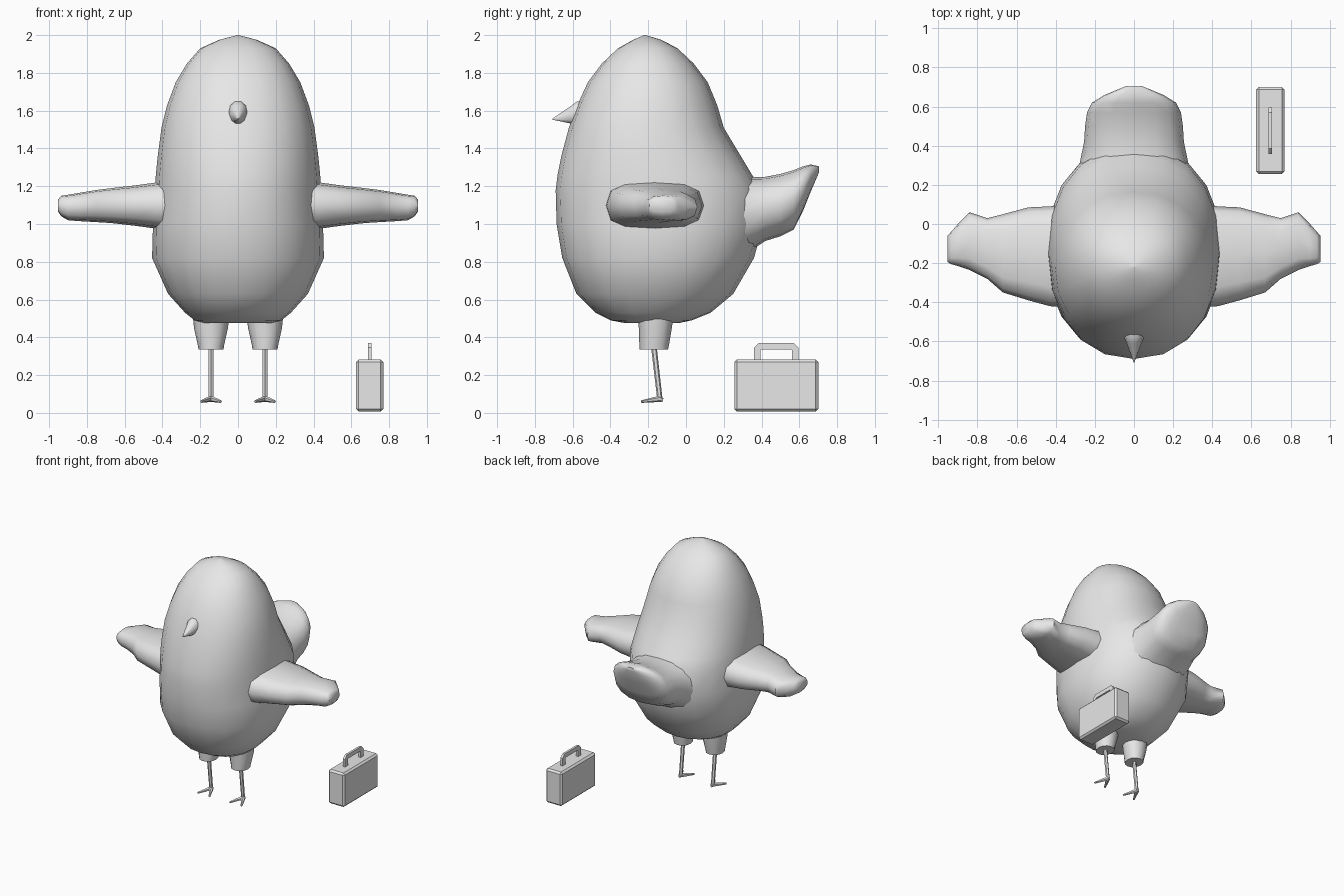
import bpy, bmesh, math
from mathutils import Vector

cube = bpy.data.objects.get("Cube")
if cube:
    bpy.data.objects.remove(cube, do_unlink=True)

grey = bpy.data.materials.new("plain_grey")
grey.use_nodes = True
grey.diffuse_color = (0.8, 0.8, 0.8, 1)
grey.node_tree.nodes["Principled BSDF"].inputs["Base Color"].default_value = (0.8, 0.8, 0.8, 1)


def finish(name, bm, smooth=None):
    bmesh.ops.remove_doubles(bm, verts=bm.verts, dist=0.0005)
    bmesh.ops.recalc_face_normals(bm, faces=bm.faces)
    mesh = bpy.data.meshes.new(name)
    bm.to_mesh(mesh)
    bm.free()
    mesh.materials.append(grey)
    ob = bpy.data.objects.new(name, mesh)
    bpy.context.collection.objects.link(ob)
    if smooth:
        bpy.ops.object.select_all(action='DESELECT')
        bpy.context.view_layer.objects.active = ob
        ob.select_set(True)
        bpy.ops.object.shade_smooth_by_angle(angle=math.radians(smooth))
    return ob


def loft(name, sections, place, sides=16, power=0.92, smooth=50):
    """Skin rounded sections (position, u_min, u_max, v_min, v_max)."""
    bm = bmesh.new()
    rings = []
    for pos, u0, u1, v0, v1 in sections:
        ring = []
        for i in range(sides):
            a = math.tau * i / sides
            c, s = math.cos(a), math.sin(a)
            u = (u0 + u1) / 2 + (u1 - u0) / 2 * math.copysign(abs(c) ** power, c)
            v = (v0 + v1) / 2 + (v1 - v0) / 2 * math.copysign(abs(s) ** power, s)
            ring.append(bm.verts.new(place(pos, u, v)))
        rings.append(ring)
    for a, b in zip(rings, rings[1:]):
        for i in range(sides):
            j = (i + 1) % sides
            bm.faces.new((a[i], a[j], b[j], b[i]))
    bm.faces.new(rings[0])
    bm.faces.new(rings[-1])
    return finish(name, bm, smooth)


def rod(name, start, end, r0, r1, sides=6):
    """Tapered round bar between two points."""
    start, end = Vector(start), Vector(end)
    bm = bmesh.new()
    bmesh.ops.create_cone(bm, cap_ends=True, segments=sides, radius1=r0, radius2=r1,
                          depth=(end - start).length)
    bm.transform(Vector(end - start).to_track_quat('Z', 'Y').to_matrix().to_4x4())
    bmesh.ops.translate(bm, verts=bm.verts, vec=(start + end) / 2)
    return finish(name, bm, 40)


def box(name, centre, size, bevel):
    bm = bmesh.new()
    bmesh.ops.create_cube(bm, size=1)
    bmesh.ops.scale(bm, verts=bm.verts, vec=size)
    bmesh.ops.translate(bm, verts=bm.verts, vec=centre)
    bmesh.ops.bevel(bm, geom=bm.edges[:], offset=bevel, segments=1, affect='EDGES')
    return finish(name, bm)


# Egg-shaped body: height, half width, front y, back y
body = [(0.475, 0.19, -0.32, -0.04), (0.49, 0.23, -0.4, 0.03), (0.53, 0.28, -0.48, 0.13),
        (0.63, 0.37, -0.58, 0.25), (0.82, 0.455, -0.655, 0.36), (1.0, 0.45, -0.685, 0.41),
        (1.18, 0.44, -0.69, 0.4), (1.26, 0.435, -0.68, 0.35), (1.36, 0.425, -0.66, 0.29),
        (1.51, 0.405, -0.62, 0.2), (1.63, 0.375, -0.575, 0.165), (1.75, 0.33, -0.52, 0.115),
        (1.85, 0.27, -0.445, 0.04), (1.93, 0.2, -0.36, -0.045), (1.975, 0.1, -0.28, -0.13),
        (2.0, 0.004, -0.222, -0.214)]
loft("body", [(z, -w, w, f, b) for z, w, f, b in body],
     lambda p, u, v: (u, v, p), sides=20, smooth=60)

# Upturned tail fan: y, half width, bottom, top
tail = [(0.1, 0.36, 0.72, 1.28), (0.3, 0.28, 0.83, 1.25), (0.42, 0.255, 0.91, 1.25),
        (0.5, 0.25, 0.935, 1.265), (0.57, 0.24, 0.97, 1.285), (0.62, 0.215, 1.07, 1.305),
        (0.66, 0.15, 1.17, 1.315), (0.705, 0.04, 1.275, 1.305)]
loft("tail", [(y, -w, w, lo, hi) for y, w, lo, hi in tail],
     lambda p, u, v: (u, p, v), power=0.85)

# Beak
loft("beak", [(-0.53, -0.05, 0.05, 1.525, 1.655), (-0.58, -0.05, 0.05, 1.525, 1.65),
              (-0.61, -0.038, 0.038, 1.53, 1.626), (-0.708, -0.002, 0.002, 1.552, 1.558)],
     lambda p, u, v: (u, p, v), sides=10)

# Wing: distance out, front y, back y, bottom, top
wing = [(0.3, -0.43, 0.11, 0.96, 1.235), (0.43, -0.42, 0.09, 0.975, 1.22),
        (0.54, -0.39, 0.085, 0.99, 1.205), (0.67, -0.35, 0.05, 1.005, 1.19),
        (0.75, -0.28, 0.03, 1.01, 1.18), (0.84, -0.235, 0.06, 1.015, 1.165),
        (0.9, -0.215, 0.0, 1.02, 1.155), (0.935, -0.205, -0.04, 1.04, 1.15),
        (0.952, -0.195, -0.06, 1.065, 1.13)]

for side, label in ((1, "left"), (-1, "right")):
    loft(label + "_wing", wing, lambda p, u, v: (side * p, u, v), sides=12, power=0.7)

    # Thigh, thin shin and splayed toes
    x = side * 0.143
    loft(label + "_thigh", [(0.335, x - 0.066, x + 0.066, -0.245, -0.095),
                            (0.36, x - 0.07, x + 0.07, -0.247, -0.09),
                            (0.45, x - 0.09, x + 0.09, -0.25, -0.075),
                            (0.55, x - 0.1, x + 0.1, -0.26, -0.06)],
         lambda p, u, v: (u, v, p), sides=12)
    rod(label + "_shin", (x, -0.17, 0.35), (x, -0.138, 0.07), 0.015, 0.014)
    for out in (-1, 1):
        rod(label + "_toe", (x, -0.135, 0.075), (x + out * 0.052, -0.235, 0.06), 0.017, 0.007)
    rod(label + "_heel", (x, -0.15, 0.075), (x, -0.122, 0.068), 0.014, 0.01)

# Suitcase with an arched handle
box("suitcase", (0.697, 0.478, 0.145), (0.145, 0.445, 0.275), 0.014)
path = [(0.371, 0.27), (0.371, 0.345), (0.385, 0.358), (0.57, 0.358), (0.584, 0.345), (0.584, 0.27)]
bm = bmesh.new()
rings = []
for y, z in path:
    # Inner edge is pulled towards the handle centre
    iy = y + math.copysign(0.024, 0.478 - y) if z < 0.35 else y + math.copysign(0.014, 0.478 - y)
    iz = z - 0.022 if z > 0.35 else z - (0.012 if z > 0.3 else 0)
    oy = y - math.copysign(0.012, 0.478 - y) if z < 0.35 else y
    oz = z + 0.012 if z > 0.35 else z
    rings.append([bm.verts.new((0.697 + dx, py, pz)) for dx, py, pz in
                  ((-0.009, oy, oz), (0.009, oy, oz), (0.009, iy, iz), (-0.009, iy, iz))])
for a, b in zip(rings, rings[1:]):
    for i in range(4):
        j = (i + 1) % 4
        bm.faces.new((a[i], a[j], b[j], b[i]))
bm.faces.new(rings[0])
bm.faces.new(rings[-1])
finish("suitcase_handle", bm)
